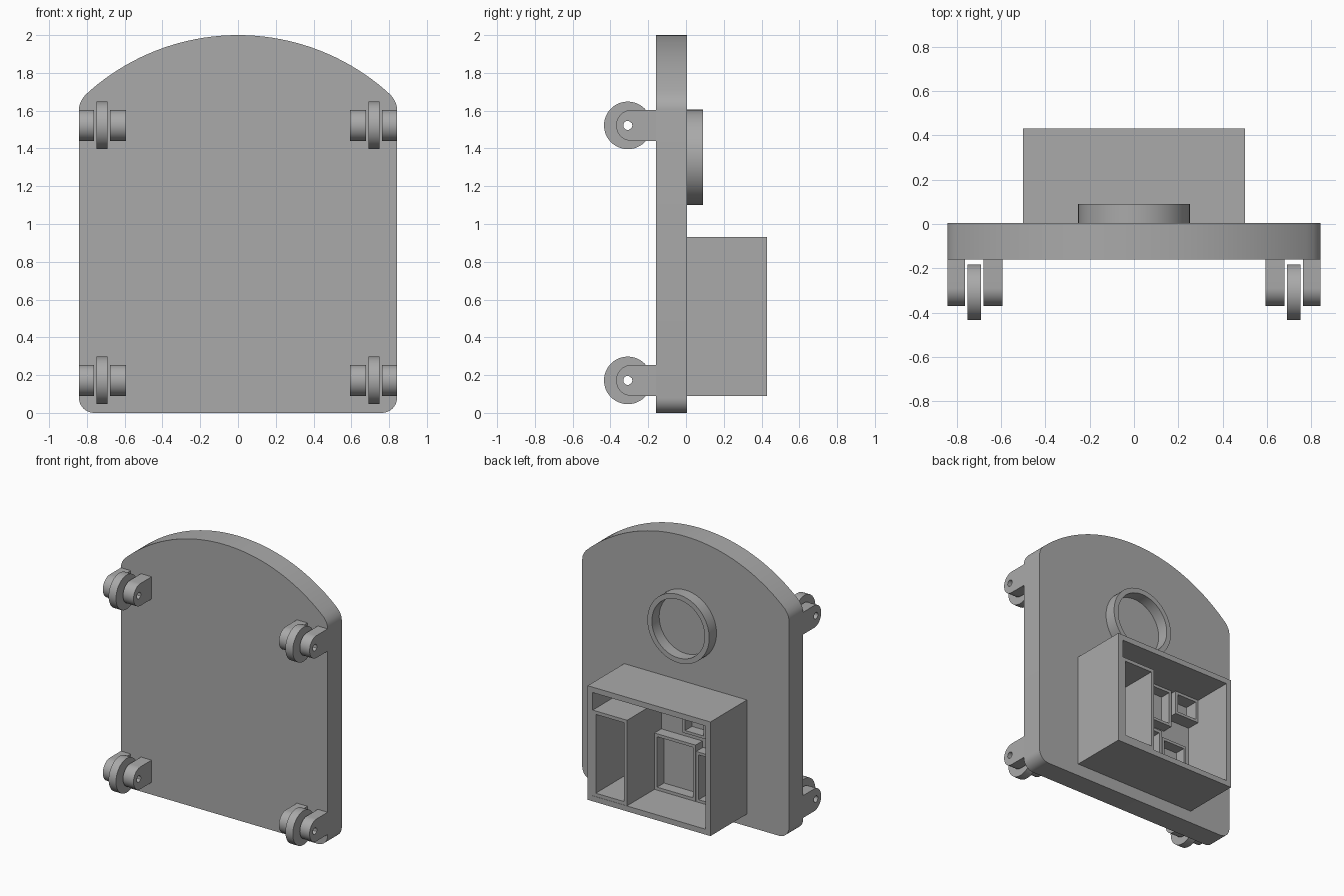
import bpy, bmesh
from math import sin, cos, pi, asin, hypot

if "Cube" in bpy.data.objects:
    bpy.data.objects.remove(bpy.data.objects["Cube"], do_unlink=True)

GREY = bpy.data.materials.new("plain grey")
GREY.use_nodes = True
GREY.diffuse_color = (0.4, 0.4, 0.4, 1)
GREY.node_tree.nodes["Principled BSDF"].inputs["Base Color"].default_value = (0.4, 0.4, 0.4, 1)


def extrude(name, outer, axis, start, end, inner=None):
    """Extrude an outline, or the band between two matching outlines."""
    def place(p, w):
        return (p[0], w, p[1]) if axis == "y" else (w, p[0], p[1])

    bm = bmesh.new()
    rings = [[[bm.verts.new(place(p, w)) for p in loop] for w in (start, end)]
             for loop in (outer, inner) if loop]
    n = len(outer)
    pairs = [(lo, hi) for lo, hi in rings]
    if inner:
        pairs += [(rings[0][k], rings[1][k]) for k in (0, 1)]
    else:
        for cap in rings[0]:
            bm.faces.new(cap)
    for a, b in pairs:
        for i in range(n):
            j = (i + 1) % n
            bm.faces.new((a[i], a[j], b[j], b[i]))
    bmesh.ops.recalc_face_normals(bm, faces=bm.faces)
    mesh = bpy.data.meshes.new(name)
    bm.to_mesh(mesh)
    bm.free()
    mesh.materials.append(GREY)
    obj = bpy.data.objects.new(name, mesh)
    bpy.context.collection.objects.link(obj)
    bpy.ops.object.select_all(action="DESELECT")
    obj.select_set(True)
    bpy.context.view_layer.objects.active = obj
    bpy.ops.object.shade_smooth_by_angle(angle=0.6)
    return obj


def arc(cu, cv, r, a0, a1, steps):
    return [(cu + r * cos(a0 + (a1 - a0) * i / steps),
             cv + r * sin(a0 + (a1 - a0) * i / steps)) for i in range(steps + 1)]


def circle(cu, cv, r, n):
    return arc(cu, cv, r, 0, 2 * pi, n)[:-1]


def rect(u0, u1, v0, v1):
    return [(u0, v0), (u1, v0), (u1, v1), (u0, v1)]


# Arched board with rounded corners
HALF, BACK, FRONT = 0.842, 0.005, -0.16
CROWN = 1.19
sweep = asin(0.81 / CROWN)
right = arc(HALF - 0.08, 0.08, 0.08, -pi / 2, 0, 8)
right += arc(HALF - 0.1, 1.605, 0.1, 0, pi / 4, 5)[:-1]
top = arc(0, 2 - CROWN, CROWN, pi / 2 - sweep, pi / 2 + sweep, 40)
left = [(-u, v) for u, v in reversed(right)]
extrude("board", right + top + left, "y", FRONT, BACK)

# Raised ring on the back
extrude("ring", circle(0, 1.353, 0.252, 64), "y", BACK, 0.09, circle(0, 1.353, 0.215, 64))


# Open trays on the back
def tray(name, u0, u1, v0, v1, depth, wall):
    extrude(name, rect(u0, u1, v0, v1), "y", BACK, depth,
            rect(u0 + wall, u1 - wall, v0 + wall, v1 - wall))


tray("main_box", -0.5, 0.5, 0.09, 0.93, 0.43, 0.04)
extrude("main_box_floor", rect(-0.46, 0.46, 0.13, 0.89), "y", BACK, 0.03)
tray("tall_tray", 0.18, 0.46, 0.13, 0.76, 0.428, 0.025)
tray("middle_tray", -0.155, 0.18, 0.13, 0.545, 0.11, 0.022)
tray("lower_side_tray", -0.37, -0.16, 0.13, 0.5, 0.11, 0.02)
tray("upper_tray", -0.24, -0.05, 0.61, 0.89, 0.11, 0.02)
tray("corner_tray", -0.46, -0.26, 0.715, 0.89, 0.13, 0.02)

# Rollers between pairs of drilled lugs on the front
PIVOT, HOLE = -0.308, 0.024
for side, sx in (("left", 1), ("right", -1)):
    for level, z in (("lower", 0.172), ("upper", 1.522)):
        tag = side + "_" + level
        lug = arc(-0.288, z, 0.082, pi / 2, 3 * pi / 2, 24)
        lug += [(FRONT, z - 0.082), (FRONT, z), (FRONT, z + 0.082)]
        hole = []
        for u, v in lug:
            k = HOLE / hypot(u - PIVOT, v - z)
            hole.append((PIVOT + (u - PIVOT) * k, z + (v - z) * k))
        extrude(tag + "_outer_lug", lug, "x", sx * 0.762, sx * HALF, hole)
        extrude(tag + "_inner_lug", lug, "x", sx * 0.592, sx * 0.678, hole)
        extrude(tag + "_roller", circle(PIVOT, z, 0.126, 48), "x",
                sx * 0.69, sx * 0.75, circle(PIVOT, z, HOLE, 48))
